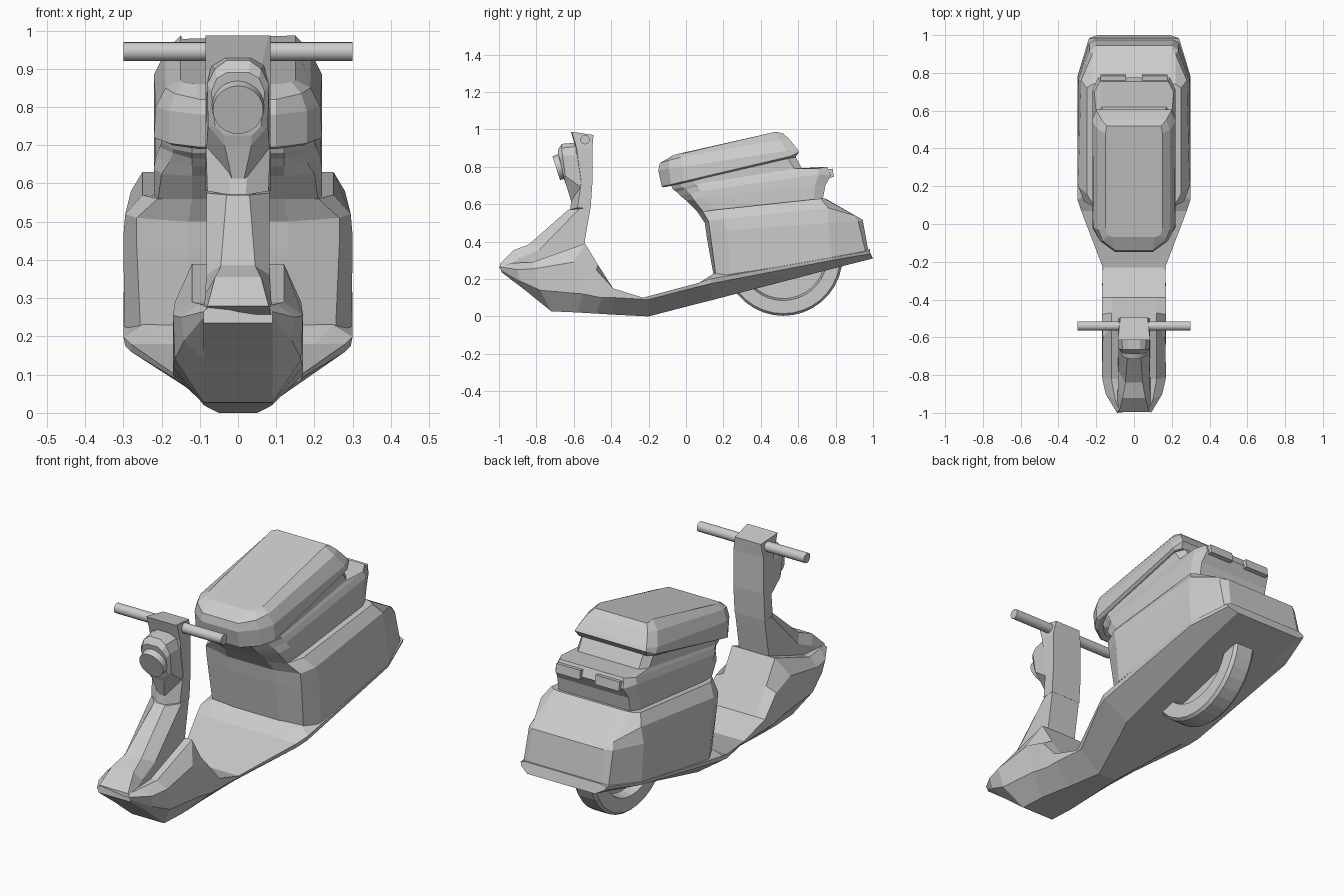
import bpy, bmesh, math
from mathutils import Matrix, Vector


def finish(name, bm):
    bmesh.ops.recalc_face_normals(bm, faces=bm.faces)
    mesh = bpy.data.meshes.new(name)
    bm.to_mesh(mesh)
    bm.free()
    ob = bpy.data.objects.new(name, mesh)
    bpy.context.collection.objects.link(ob)
    return ob


def loft(name, sections):
    """Skin half sections (x > 0), each mirrored into a closed ring."""
    bm = bmesh.new()
    rings = []
    for half in sections:
        pts = half + [(-x, y, z) for x, y, z in reversed(half)]
        rings.append([bm.verts.new(p) for p in pts])
    n = len(rings[0])
    for a, b in zip(rings, rings[1:]):
        for i in range(n):
            j = (i + 1) % n
            bm.faces.new((a[i], a[j], b[j], b[i]))
    bm.faces.new(rings[0])
    bm.faces.new(rings[-1])
    return finish(name, bm)


def cylinder(name, loc, radius, depth, rot, sides=24, tip=None):
    bm = bmesh.new()
    m = Matrix.Translation(loc) @ rot
    bmesh.ops.create_cone(bm, cap_ends=True, segments=sides, radius1=radius,
                          radius2=tip or radius, depth=depth, matrix=m)
    ob = finish(name, bm)
    for p in ob.data.polygons:
        p.use_smooth = len(p.vertices) == 4
    ob.data.set_sharp_from_angle(angle=math.radians(30))
    return ob


# Floor hull with front leg shield flanks: keel, lower side, upper side, deck
loft("floor_hull", [
    [(.09, -.985, .235), (.09, -.99, .25), (.09, -1.0, .265), (.08, -.98, .275)],
    [(.09, -.86, .14), (.14, -.89, .19), (.15, -.90, .25), (.10, -.93, .285)],
    [(.09, -.72, .027), (.165, -.78, .14), (.17, -.81, .255), (.12, -.82, .29)],
    [(.09, -.58, .021), (.17, -.55, .12), (.165, -.60, .29), (.12, -.54, .39)],
    [(.08, -.48, .015), (.17, -.45, .10), (.17, -.48, .25), (.12, -.47, .275)],
    [(.07, -.40, .01), (.17, -.38, .10), (.17, -.39, .15), (.12, -.39, .15)],
    [(.05, -.20, 0), (.165, -.20, .09), (.165, -.23, .10), (.12, -.23, .10)],
    [(.14, .07, .07), (.28, .07, .16), (.28, .07, .18), (.20, .07, .18)],
    [(.17, .15, .09), (.295, .13, .175), (.30, .13, .20), (.25, .15, .23)],
    [(.19, .78, .254), (.295, .78, .30), (.30, .78, .315), (.25, .78, .33)],
    [(.19, 1.0, .31), (.235, .985, .335), (.24, .98, .35), (.21, .985, .36)],
])

# Front spine rising from the nose to the steering column
loft("front_spine", [
    [(.08, -.995, .28), (.09, -.985, .25), (.08, -.62, .18)],
    [(.06, -.92, .355), (.086, -.89, .31), (.083, -.56, .30)],
    [(.045, -.84, .385), (.083, -.78, .36), (.083, -.545, .38)],
    [(.03, -.63, .57), (.083, -.57, .575), (.083, -.51, .585)],
])

# Steering column and headlight housing
loft("steering_column", [
    [(.02, -.62, .57), (.08, -.58, .58), (.085, -.51, .58)],
    [(.03, -.60, .70), (.085, -.56, .72), (.085, -.50, .72)],
    [(.06, -.59, .90), (.085, -.585, .90), (.085, -.50, .90)],
    [(.08, -.615, .987), (.085, -.61, .987), (.072, -.495, .97)],
])
loft("headlight_housing", [
    [(.01, -.605, .585), (.083, -.56, .69), (.083, -.56, .86), (.07, -.57, .91), (.035, -.58, .93)],
    [(.035, -.64, .70), (.078, -.645, .75), (.081, -.66, .86), (.06, -.665, .90), (.03, -.665, .922)],
    [(.035, -.65, .725), (.06, -.655, .75), (.07, -.675, .84), (.055, -.685, .875), (.03, -.685, .89)],
])
cylinder("headlight", (0, -.67, .80), .07, .05, Matrix.Rotation(math.radians(108), 4, 'X'), 24, .066)
cylinder("handlebar", (0, -.54, .945), .025, .6, Matrix.Rotation(math.pi / 2, 4, 'Y'), 16)

# Rear body shell, lofted upwards; each ring runs front to back
loft("rear_body", [
    [(.13, .15, .205), (.255, .16, .215), (.297, .24, .225), (.297, .78, .31), (.238, .96, .345), (.21, .975, .35)],
    [(.13, .11, .43), (.265, .13, .44), (.30, .22, .46), (.295, .76, .50), (.235, .92, .51), (.20, .945, .515)],
    [(.13, .10, .50), (.265, .12, .51), (.295, .20, .52), (.28, .76, .58), (.22, .90, .54), (.20, .93, .525)],
    [(.12, .06, .56), (.21, .09, .56), (.25, .16, .57), (.25, .72, .63), (.22, .74, .63), (.18, .745, .63)],
])

# Fairing under the seat with the tail ledge
loft("seat_base", [
    [(.12, .07, .55), (.21, .10, .55), (.22, .16, .56), (.22, .68, .62), (.20, .73, .62)],
    [(.12, .00, .62), (.20, .04, .625), (.22, .10, .64), (.22, .69, .70), (.20, .745, .70)],
    [(.12, -.03, .645), (.18, .02, .655), (.215, .08, .67), (.22, .71, .76), (.19, .775, .755)],
    [(.12, -.05, .665), (.17, .00, .68), (.205, .06, .695), (.21, .70, .79), (.18, .755, .80)],
    [(.12, -.07, .68), (.17, -.02, .69), (.20, .05, .705), (.20, .58, .79), (.17, .62, .79)],
    [(.12, -.08, .70), (.17, -.03, .71), (.20, .04, .725), (.20, .54, .85), (.17, .585, .855)],
])

# Cushion
loft("seat", [
    [(.10, -.12, .69), (.17, -.07, .70), (.205, -.01, .715), (.21, .55, .845), (.19, .585, .85)],
    [(.10, -.13, .695), (.18, -.08, .705), (.22, -.02, .72), (.22, .56, .857), (.20, .605, .88)],
    [(.10, -.148, .78), (.18, -.09, .79), (.215, -.02, .80), (.22, .54, .885), (.195, .595, .895)],
    [(.10, -.14, .82), (.165, -.09, .835), (.19, -.03, .85), (.19, .50, .945), (.17, .55, .95)],
    [(.11, -.07, .86), (.14, -.06, .865), (.15, -.02, .87), (.15, .48, .987), (.145, .52, .978)],
])

# Pair of tail lights
for side, s in (("left", -1), ("right", 1)):
    bm = bmesh.new()
    bmesh.ops.create_cube(bm, size=1, matrix=Matrix.Translation((.11 * s, .77, .765))
                          @ Matrix.Rotation(math.radians(8), 4, 'X') @ Matrix.Diagonal((.135, .035, .045, 1)))
    finish("tail_light_" + side, bm)

# Rear tyre with a recessed hub disc, spun around the x axis
bm = bmesh.new()
centre = Vector((0, .52, .32))
profile = [(-.06, .235), (-.06, .305), (-.045, .317), (.045, .317), (.06, .305), (.06, .235), (.01, .225), (-.01, .225)]
verts = [bm.verts.new(centre + Vector((x, 0, -r))) for x, r in profile]
n = len(verts)
edges = [bm.edges.new((verts[i], verts[(i + 1) % n])) for i in range(n)]
bmesh.ops.spin(bm, geom=verts + edges, cent=centre, axis=(1, 0, 0),
               angle=math.tau, steps=36, use_merge=True)
bmesh.ops.remove_doubles(bm, verts=bm.verts, dist=1e-4)
bmesh.ops.create_cone(bm, cap_ends=True, segments=36, radius1=.23, radius2=.23, depth=.015,
                      matrix=Matrix.Translation(centre) @ Matrix.Rotation(math.pi / 2, 4, 'Y'))
# Keep only the part of the wheel that is not buried in the body
bmesh.ops.bisect_plane(bm, geom=bm.verts[:] + bm.edges[:] + bm.faces[:], dist=1e-5,
                       plane_co=(0, .5, .25), plane_no=(0, -.25, .97), clear_outer=True)
finish("rear_wheel", bm)
